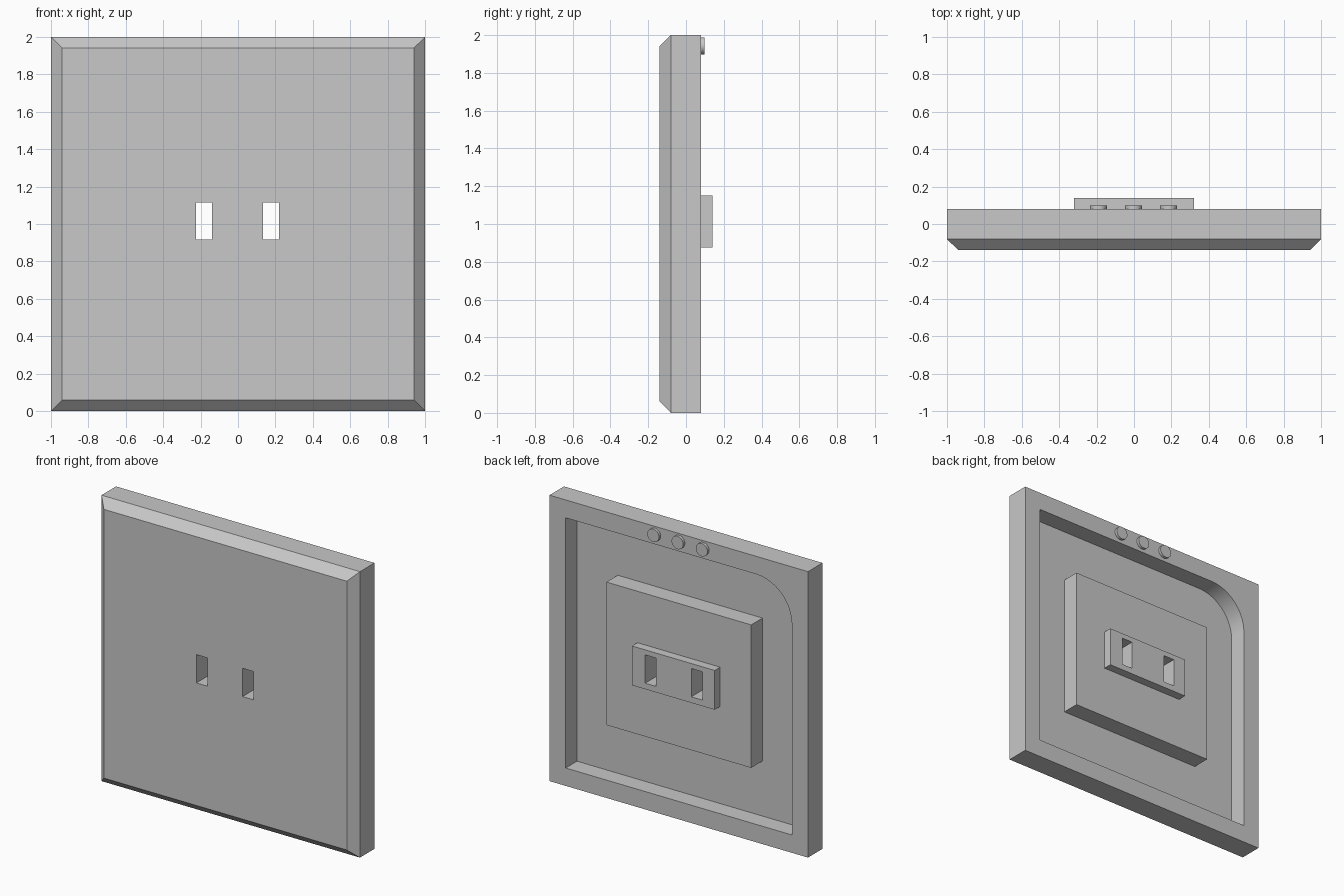
import bpy, bmesh, math

if "Cube" in bpy.data.objects:
    bpy.data.objects.remove(bpy.data.objects["Cube"], do_unlink=True)

grey = bpy.data.materials.new("light grey")
grey.use_nodes = True
COLOUR = (0.58, 0.58, 0.58, 1)
grey.diffuse_color = COLOUR
grey.node_tree.nodes["Principled BSDF"].inputs["Base Color"].default_value = COLOUR


def prism(name, outline, y0, y1, chamfer=0):
    """Extrude an (x, z) outline from y0 to y1, optionally chamfering the front rim."""
    bm = bmesh.new()
    front = bm.faces.new([bm.verts.new((x, y0, z)) for x, z in outline])
    back = bmesh.ops.extrude_face_region(bm, geom=[front], use_keep_orig=True)
    for v in back["geom"]:
        if isinstance(v, bmesh.types.BMVert):
            v.co.y = y1
    if chamfer:
        rim = [e for e in bm.edges if all(abs(v.co.y - y0) < 1e-5 for v in e.verts)]
        bmesh.ops.bevel(bm, geom=rim, offset=chamfer, segments=1, affect='EDGES')
    bmesh.ops.recalc_face_normals(bm, faces=bm.faces)
    mesh = bpy.data.meshes.new(name)
    bm.to_mesh(mesh)
    bm.free()
    mesh.materials.append(grey)
    obj = bpy.data.objects.new(name, mesh)
    bpy.context.collection.objects.link(obj)
    return obj


def rect(x0, x1, z0, z1):
    return [(x0, z0), (x1, z0), (x1, z1), (x0, z1)]


def arc(cx, cz, r, start, end, steps):
    angles = [math.radians(start + (end - start) * i / steps) for i in range(steps + 1)]
    return [(cx + r * math.cos(a), cz + r * math.sin(a)) for a in angles]


def cut(obj, cutters):
    """Subtract the cutters from the object and bake the result."""
    for c in cutters:
        mod = obj.modifiers.new("cut", 'BOOLEAN')
        mod.operation = 'DIFFERENCE'
        mod.solver = 'EXACT'
        mod.object = c
    bpy.context.view_layer.update()
    graph = bpy.context.evaluated_depsgraph_get()
    mesh = bpy.data.meshes.new_from_object(obj.evaluated_get(graph))
    obj.modifiers.clear()
    obj.data = mesh


FLOOR, BACK = -0.045, 0.08

# Main panel with chamfered front rim
panel = prism("panel", rect(-1, 1, 0, 2), -0.14, BACK, chamfer=0.06)

# Recess outline with one rounded upper corner
R, W = 0.28, 0.875
recess_outline = [(-W, 1 - W), (W, 1 - W), (W, 1 + W)] + arc(-W + R, 1 + W - R, R, 90, 180, 20)
recess = prism("recess_cutter", recess_outline, FLOOR, 0.3)

# Raised plate inside the recess and the socket block on it
plate = prism("raised_plate", rect(-0.56, 0.56, 0.51, 1.51), FLOOR - 0.01, BACK)
socket = prism("socket_block", rect(-0.32, 0.32, 0.875, 1.15), BACK - 0.01, 0.14)

# Two slots that pass through everything
slots = [prism("slot_cutter", rect(x0, x0 + 0.085, 0.917, 1.115), -0.4, 0.4)
         for x0 in (-0.224, 0.133)]

cut(panel, [recess] + slots)
cut(plate, slots)
cut(socket, slots)
for helper in [recess] + slots:
    bpy.data.objects.remove(helper, do_unlink=True)

# Row of small round buttons on the back rim
buttons = [prism("button_%d" % (i + 1), arc(-0.19 + 0.1875 * i, 1.943, 0.045, 0, 348.75, 31),
                 BACK - 0.01, 0.099) for i in range(3)]

# Smooth the round parts, keep hard edges sharp
bpy.ops.object.select_all(action='DESELECT')
for obj in [panel] + buttons:
    obj.select_set(True)
bpy.context.view_layer.objects.active = panel
bpy.ops.object.shade_smooth_by_angle(angle=math.radians(30))
